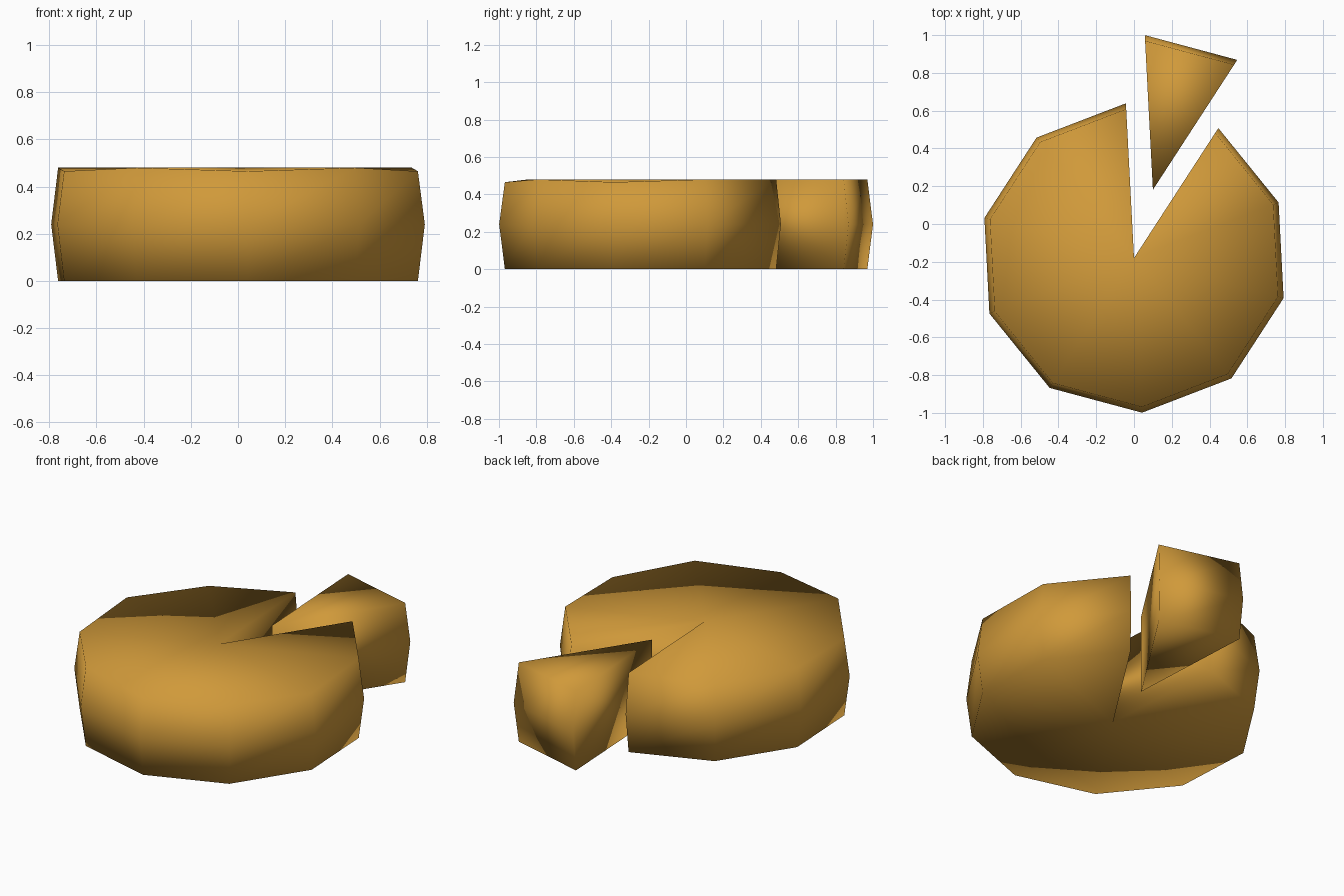
import bpy, bmesh, math

if "Cube" in bpy.data.objects:
    bpy.data.objects.remove(bpy.data.objects["Cube"])

HEIGHT = 0.48
RADIUS = 0.82      # widest, at mid height
RIM = 0.963        # top and bottom rims are slightly narrower
STEP = 36

rind = bpy.data.materials.new("golden cheese")
rind.diffuse_color = (0.63, 0.32, 0.042, 1)
rind.use_nodes = True
rind.node_tree.nodes["Principled BSDF"].inputs["Base Color"].default_value = rind.diffuse_color


def cheese_part(name, start, count, cx, cy, low=()):
    """Sector of a ten-sided bulging wheel, closed by two cut faces."""
    bm = bmesh.new()
    apex_b = bm.verts.new((cx, cy, 0))
    apex_t = bm.verts.new((cx, cy, HEIGHT))
    cols = []
    for i in range(count + 1):
        a = math.radians(start + STEP * i)
        top = HEIGHT - (0.015 if i in low else 0)
        cols.append([bm.verts.new((cx + RADIUS * k * math.cos(a),
                                   cy + RADIUS * k * math.sin(a), z))
                     for k, z in ((RIM, 0), (1, HEIGHT / 2), (RIM, top))])
    for p, q in zip(cols, cols[1:]):
        bm.faces.new((p[0], q[0], q[1], p[1]))       # lower rind
        bm.faces.new((p[1], q[1], q[2], p[2]))       # upper rind
        bm.faces.new((apex_t, p[2], q[2]))           # top
        bm.faces.new((apex_b, q[0], p[0]))           # bottom
    # cut faces
    bm.faces.new([apex_b] + cols[0] + [apex_t])
    bm.faces.new([apex_t] + cols[-1][::-1] + [apex_b])
    bmesh.ops.recalc_face_normals(bm, faces=bm.faces[:])
    for f in bm.faces:
        f.smooth = True
    me = bpy.data.meshes.new(name)
    bm.to_mesh(me)
    bm.free()
    me.materials.append(rind)
    ob = bpy.data.objects.new(name, me)
    bpy.context.collection.objects.link(ob)
    return ob


# Main wheel with one tenth missing; every other rim corner sags a little
cheese_part("cheese_wheel", 93, 9, 0.0, -0.18, low=(1, 3, 5, 7))
# The slice pulled out of it
cheese_part("cheese_slice", 57, 1, 0.10, 0.181)
